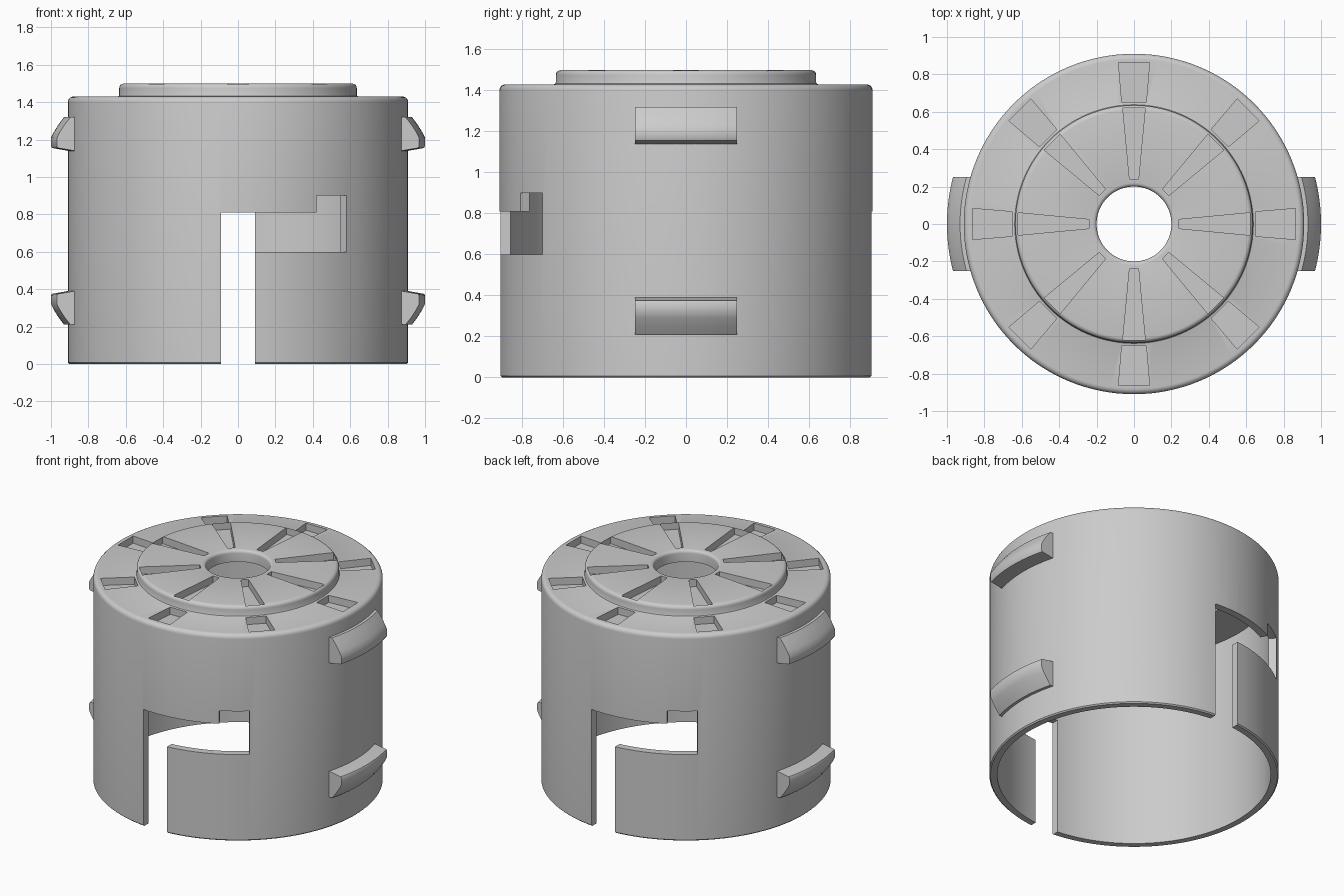
import bpy
import bmesh
from math import sin, cos, pi, radians, sqrt

if "Cube" in bpy.data.objects:
    bpy.data.objects.remove(bpy.data.objects["Cube"], do_unlink=True)

grey = bpy.data.materials.new("light grey plastic")
grey.use_nodes = True
GREY = (0.6, 0.6, 0.6, 1)
grey.diffuse_color = GREY
grey.node_tree.nodes["Principled BSDF"].inputs["Base Color"].default_value = GREY


def make_object(name, bm):
    bmesh.ops.recalc_face_normals(bm, faces=bm.faces)
    mesh = bpy.data.meshes.new(name)
    bm.to_mesh(mesh)
    bm.free()
    mesh.materials.append(grey)
    obj = bpy.data.objects.new(name, mesh)
    bpy.context.collection.objects.link(obj)
    return obj


def smooth(obj):
    bpy.ops.object.select_all(action="DESELECT")
    obj.select_set(True)
    bpy.context.view_layer.objects.active = obj
    bpy.ops.object.shade_smooth_by_angle(angle=radians(30))


def round_corner(r, z, size, start, steps=5):
    """Quarter arc about (r, z), turning clockwise from the start angle."""
    return [(r + size * cos(start - i * pi / 2 / steps),
             z + size * sin(start - i * pi / 2 / steps)) for i in range(steps + 1)]


def bridge_rings(bm, rings, closed):
    count = len(rings[0])
    pairs = list(zip(rings, rings[1:] + rings[:1])) if closed else list(zip(rings, rings[1:]))
    for a, b in pairs:
        for i in range(count):
            j = (i + 1) % count
            bm.faces.new((a[i], a[j], b[j], b[i]))
    if not closed:
        bm.faces.new(rings[0])
        bm.faces.new(rings[-1])


def prism(bm, plan, bottom, top):
    rings = [[bm.verts.new((x, y, z)) for x, y in plan] for z in (bottom, top)]
    bridge_rings(bm, rings, closed=False)


def turned(points, angle):
    return [(x * cos(angle) - y * sin(angle), x * sin(angle) + y * cos(angle))
            for x, y in points]


def cut(target, bm):
    cutter = make_object("cutter", bm)
    cutter.hide_render = True
    mod = target.modifiers.new("cut", "BOOLEAN")
    mod.operation = "DIFFERENCE"
    mod.solver = "EXACT"
    mod.object = cutter
    bpy.context.view_layer.objects.active = target
    bpy.ops.object.modifier_apply(modifier=mod.name)
    bpy.data.objects.remove(cutter, do_unlink=True)


# Cap shell: closed section turned about the vertical axis
profile = [(0.86, 0.0), (0.86, 1.35), (0.585, 1.35), (0.585, 1.42), (0.2, 1.42)]
profile += [(0.2 + 0.02 * (1 - cos(t)), 1.48 + 0.02 * sin(t))
            for t in (0, pi / 8, pi / 4, 3 * pi / 8, pi / 2)]
profile += round_corner(0.61, 1.475, 0.025, pi / 2)
profile += [(0.635, 1.44), (0.638, 1.433), (0.645, 1.43)]
profile += round_corner(0.88, 1.4, 0.03, pi / 2)
profile += [(0.91, 0.008), (0.902, 0.0)]

SEGMENTS = 128
bm = bmesh.new()
rings = []
for i in range(SEGMENTS):
    a = 2 * pi * i / SEGMENTS
    rings.append([bm.verts.new((r * cos(a), r * sin(a), z)) for r, z in profile])
bridge_rings(bm, rings, closed=True)
shell = make_object("cap_shell", bm)

# Tapered pockets in the raised disc and the outer rim
bm = bmesh.new()
for k in range(8):
    for r0, w0, r1, w1, floor in ((0.24, 0.024, 0.62, 0.06, 1.45),
                                  (0.65, 0.065, 0.863, 0.083, 1.38)):
        plan = turned([(r0, -w0), (r1, -w1), (r1, w1), (r0, w0)], k * pi / 4)
        prism(bm, plan, floor, 1.6)
cut(shell, bm)


# Two bayonet slots: upright entry, sideways run, raised end notch
def sector(a0, a1):
    points = [(0.75, a0), (1.1, a0), (1.1, a1), (0.75, a1)]
    return [(r * sin(radians(a)), -r * cos(radians(a))) for r, a in points]


entry = [(-0.09, -1.1), (0.09, -1.1), (0.09, -0.7), (-0.09, -0.7)]
for plan, bottom, top in ((entry, -0.1, 0.81),
                          (sector(0, 39.6), 0.6, 0.81),
                          (sector(27.5, 39.6), 0.7, 0.9)):
    bm = bmesh.new()
    for angle in (0, pi):
        prism(bm, turned(plan, angle), bottom, top)
    cut(shell, bm)
smooth(shell)

# Side lugs: curved ramps that hug the wall
ramp = [(0.89, 1.14), (0.91, 1.14), (0.995, 1.155), (1.0, 1.165), (1.0, 1.21),
        (0.985, 1.24), (0.96, 1.28), (0.93, 1.32), (0.89, 1.32)]
lower_ramp = [(r, 1.53 - z) for r, z in ramp]
for level, section in (("upper", ramp), ("lower", lower_ramp)):
    for side, sign in (("left", 1), ("right", -1)):
        bm = bmesh.new()
        rings = []
        for i in range(17):
            y = -0.25 + 0.5 * i / 16
            rings.append([bm.verts.new((sign * sqrt(r * r - y * y), y, z))
                          for r, z in section])
        bridge_rings(bm, rings, closed=False)
        smooth(make_object(f"{level}_{side}_lug", bm))
